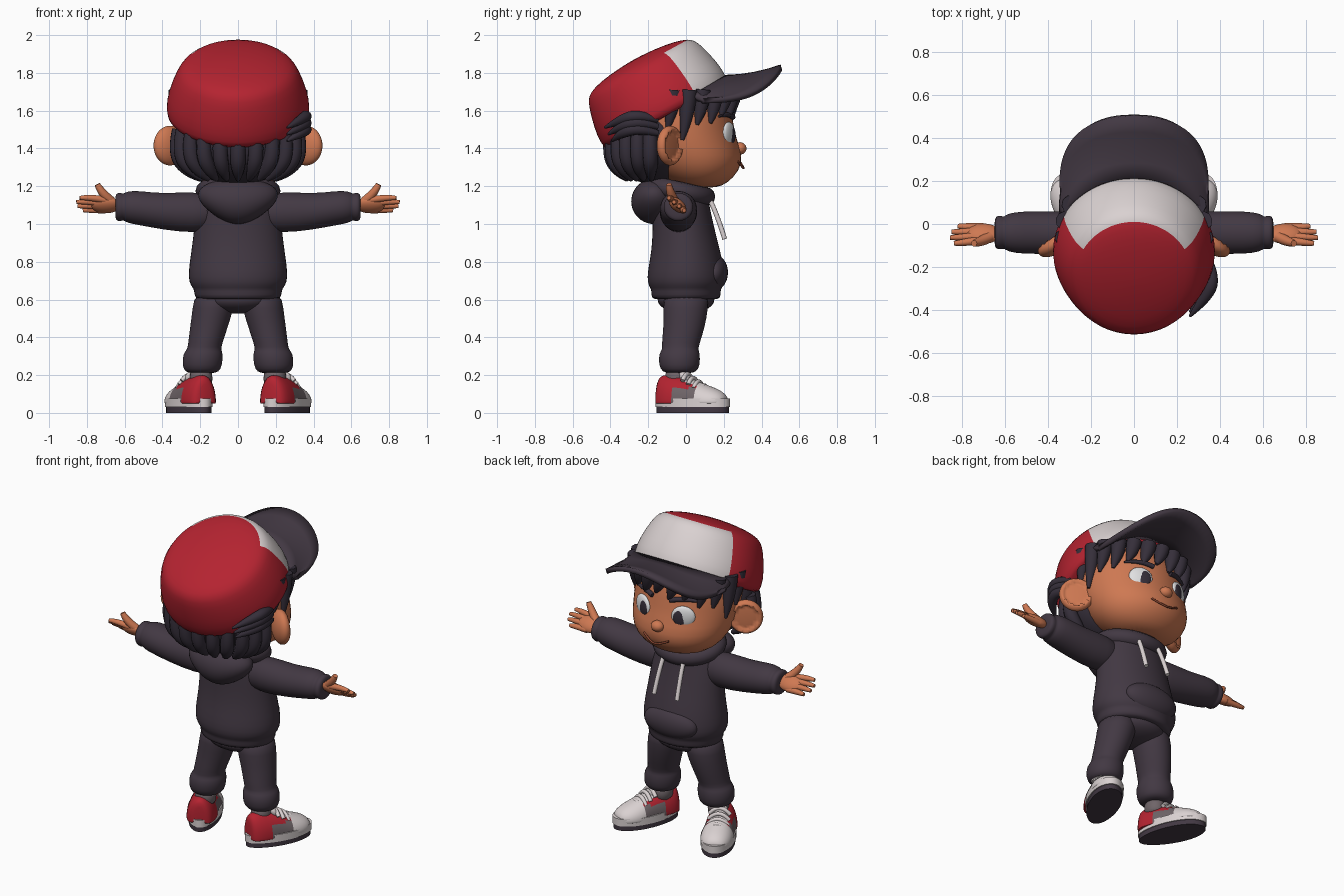
import bpy, bmesh
from math import sin, cos, pi, radians
from mathutils import Vector, Matrix, Euler

if "Cube" in bpy.data.objects:
    bpy.data.objects.remove(bpy.data.objects["Cube"])

X, Y, Z = Vector((1, 0, 0)), Vector((0, 1, 0)), Vector((0, 0, 1))


def material(name, *rgb):
    mat = bpy.data.materials.new(name)
    mat.use_nodes = True
    mat.diffuse_color = (*rgb, 1)
    mat.node_tree.nodes["Principled BSDF"].inputs["Base Color"].default_value = (*rgb, 1)
    return mat


fabric = material("dark fabric", .055, .04, .056)
hair = material("dark hair", .036, .028, .042)
red = material("red", .46, .017, .03)
white = material("off white", .7, .64, .64)
skin = material("skin", .62, .19, .085)
lip = material("lip brown", .25, .06, .03)
grey = material("grey", .16, .13, .14)
eye_white = material("eye white", .75, .75, .76)


def make(name, bm, *mats, subdivide=0, sharp=False):
    """Turn a bmesh into a smooth shaded object."""
    bmesh.ops.recalc_face_normals(bm, faces=bm.faces)
    mesh = bpy.data.meshes.new(name)
    bm.to_mesh(mesh)
    bm.free()
    for mat in mats:
        mesh.materials.append(mat)
    obj = bpy.data.objects.new(name, mesh)
    bpy.context.collection.objects.link(obj)
    mesh.shade_smooth()
    if sharp:
        bpy.ops.object.select_all(action="DESELECT")
        obj.select_set(True)
        bpy.context.view_layer.objects.active = obj
        bpy.ops.object.shade_smooth_by_angle(angle=radians(45))
    if subdivide:
        obj.modifiers.new("smooth", "SUBSURF").levels = subdivide
        obj.modifiers["smooth"].render_levels = subdivide
    return obj


def loft_bm(rows, u=X, v=Y, sides=24):
    """Skin elliptical rings given as (x, y, z, radius along u, radius along v)."""
    bm = bmesh.new()
    angles = [2 * pi * i / sides for i in range(sides)]
    rings = [[bm.verts.new(Vector(r[:3]) + u * r[3] * cos(a) + v * r[4] * sin(a))
              for a in angles] for r in rows]
    for low, high in zip(rings, rings[1:]):
        for i in range(sides):
            j = (i + 1) % sides
            bm.faces.new((low[i], low[j], high[j], high[i]))
    bm.faces.new(rings[0])
    bm.faces.new(rings[-1])
    return bm


def loft(name, rows, mat, u=X, v=Y):
    return make(name, loft_bm(rows, u, v), mat, subdivide=1)


def ball(name, loc, scale, mat, turn=(0, 0, 0), shape=None):
    """Ellipsoid, optionally reshaped by a function on its unit sphere."""
    bm = bmesh.new()
    bmesh.ops.create_uvsphere(bm, u_segments=32, v_segments=20, radius=1)
    for vert in bm.verts:
        if shape:
            shape(vert.co)
    bm.transform(Matrix.LocRotScale(Vector(loc), Euler(turn), Vector(scale)))
    return make(name, bm, mat)


def tube(name, points, radius, mat, taper=(.8, 1, .3)):
    """Round strand along a smooth path, with a radius factor at each point."""
    curve = bpy.data.curves.new(name, "CURVE")
    curve.dimensions, curve.bevel_depth = "3D", radius
    curve.bevel_resolution, curve.use_fill_caps = 3, True
    line = curve.splines.new("NURBS")
    line.points.add(len(points) - 1)
    for i, (point, co) in enumerate(zip(line.points, points)):
        point.co = (*co, 1)
        point.radius = taper[min(i, len(taper) - 1)]
    line.order_u, line.use_endpoint_u = 3, True
    curve.materials.append(mat)
    obj = bpy.data.objects.new(name, curve)
    bpy.context.collection.objects.link(obj)
    bpy.ops.object.select_all(action="DESELECT")
    obj.select_set(True)
    bpy.context.view_layer.objects.active = obj
    bpy.ops.object.convert(target="MESH")
    bpy.context.object.data.shade_smooth()


# Head and face
loft("head", [(0, y, z, a, b) for y, z, a, b in (
    (.08, 1.19, .1, .08), (.07, 1.215, .2, .15), (.05, 1.28, .275, .235), (.025, 1.36, .31, .28),
    (-.02, 1.46, .325, .285), (-.04, 1.56, .33, .29), (-.05, 1.66, .31, .28), (-.06, 1.76, .25, .23))], skin)
ball("nose", (0, .285, 1.4), (.04, .035, .033), skin)
tube("mouth", [(-.08, .288, 1.325), (-.02, .306, 1.295), (.04, .302, 1.297), (.1, .276, 1.33)], .006, lip, (1,))


def cup_ear(co):
    if co.y > 0 and co.x ** 2 + co.z ** 2 < .55:
        co.y *= .25


for s, side in ((1, "left"), (-1, "right")):
    ball(side + "_ear", (s * .36, -.085, 1.415), (.1, .05, .105), skin, (0, 0, -s * .6), cup_ear)
    ball(side + "_eye", (s * .14, .226, 1.475), (.07, .022, .065), eye_white, (0, 0, -s * .42))
    ball(side + "_iris", (s * .128, .243, 1.47), (.042, .012, .05), hair, (0, 0, -s * .38))
    tube(side + "_eyebrow", [(s * .06, .248, 1.565), (s * .14, .226, 1.59), (s * .22, .175, 1.57)], .016, hair, (.9, 1, .4))

# Hair: back mass, hanging strands, fringe and one swept tuft
ball("back_hair", (0, -.17, 1.45), (.325, .235, .24), hair)
for i in range(11):
    a = radians(-85 + 17 * i)
    path = [(.33 * k * sin(a), -.17 - .235 * k * cos(a), z) for k, z in ((.95, 1.5), (1.02, 1.38), (.82, 1.28), (.6, 1.235))]
    tube(f"back_strand_{i}", path, .042, hair, (.9, 1, .9, .3))
for i in range(13):
    a = radians(-96 + 16 * i)
    tip = 1.59 - .09 * abs(sin(a)) ** 3 - .02 * (i % 2)
    if abs(sin(a)) > .9 and cos(a) > .1:
        tip -= .04
    path = [(.325 * sin(a + d), -.035 + .285 * cos(a + d), z) for d, z in ((0, 1.71), (.03, (1.71 + tip) / 2), (.12, tip))]
    tube(f"fringe_lock_{i}", path, .045, hair, (1, 1, .2))
for i in range(3):
    z = 1.56 - .035 * i
    tube(f"side_tuft_{i}", [(.34, -.15, z - .01), (.375, -.25, z + .02), (.33, -.35, z - .01),
                            (.26, -.43 + .02 * i, z - .05)], .032, hair, (.5, 1, .9, .2))

# Cap crown: white front panel within sixty degrees, red elsewhere
tilt = Matrix.Translation((0, -.1, 1.57)) @ Matrix.Rotation(.5, 4, "X")
bm = loft_bm([(0, 0, h, a, b) for h, a, b in (
    (0, .355, .355), (.01, .375, .372), (.08, .382, .378), (.19, .35, .355), (.27, .315, .33), (.305, .28, .3),
    (.33, .2, .22), (.345, .1, .1), (.348, .01, .01))], sides=48)
for face in bm.faces:
    c = face.calc_center_median()
    if c.y > .5 * c.xy.length and .005 < c.z < .3:
        face.material_index = 1
bm.transform(tilt)
make("cap_crown", bm, red, white, subdivide=1)

# Cap brim: sheet from the crown edge to a drooping outer arc
bm = bmesh.new()
grid = []
steps = 32
for i in range(steps + 1):
    a = -pi / 2 + pi * i / steps
    inner = tilt @ Vector((.372 * sin(.7 * a), .372 * cos(.7 * a), .03))
    x = .345 * abs(sin(a)) ** .85 * (1 if a > 0 else -1)
    outer = Vector((x, .1 + .405 * max(cos(a), 0) ** .65, 1.83 - .175 * (x / .345) ** 2))
    grid.append([bm.verts.new(inner.lerp(outer, t) - Z * .05 * t * (1 - t)) for t in (0, .25, .5, .75, 1)])
for a, b in zip(grid, grid[1:]):
    for k in range(4):
        bm.faces.new((a[k], b[k], b[k + 1], a[k + 1]))
brim = make("cap_brim", bm, fabric)
thick = brim.modifiers.new("thickness", "SOLIDIFY")
thick.thickness, thick.offset = .03, 0

# Hooded top
loft("hoodie_body", [(0, y, z, a, b) for y, z, a, b in (
    (0, .6, .2, .16), (0, .605, .23, .185), (0, .65, .235, .185), (0, .66, .24, .19), (0, .69, .262, .207),
    (0, .75, .265, .205), (0, .85, .25, .185), (-.01, .95, .237, .168), (-.02, 1.04, .228, .158),
    (-.03, 1.12, .21, .15), (-.02, 1.18, .17, .14), (0, 1.22, .12, .12))], fabric)
ball("front_pocket", (0, .15, .74), (.18, .072, .095), fabric, (-.08, 0, 0))


def taper_down(co):
    co.x *= 1 + .35 * co.z


ball("hood", (0, -.17, 1.12), (.2, .12, .12), fabric, shape=taper_down)
bm = bmesh.new()
ring = [[bm.verts.new(((.17 + .055 * cos(b)) * cos(a), -.035 + (.14 + .05 * cos(b)) * sin(a),
                       1.175 + .05 * sin(b) - .03 * sin(a))) for b in [pi * k / 6 for k in range(12)]]
        for a in [pi * i / 20 for i in range(40)]]
for i in range(40):
    for k in range(12):
        n, m = (i + 1) % 40, (k + 1) % 12
        bm.faces.new((ring[i][k], ring[n][k], ring[n][m], ring[i][m]))
make("hood_collar", bm, fabric)
ball("trouser_seat", (0, 0, .6), (.19, .15, .075), fabric)


def sole(name, low, high, grow, place, mat):
    outline = [2 * pi * i / 32 for i in range(32)]
    bm = bmesh.new()
    base = bm.faces.new([bm.verts.new(((.09 + grow) * cos(a) * (1 + .1 * sin(a)),
                                       .05 + (.205 + grow) * sin(a), low)) for a in outline])
    top = bmesh.ops.extrude_face_region(bm, geom=[base])["geom"]
    bmesh.ops.translate(bm, vec=Z * (high - low), verts=[g for g in top if isinstance(g, bmesh.types.BMVert)])
    bm.transform(place)
    make(name, bm, mat, sharp=True)


for s, side in ((1, "left"), (-1, "right")):
    # Drawstring
    tube(side + "_drawstring", [(s * .07, .13, 1.12), (s * .075, .165, 1.05), (s * .08, .205, .92)], .013, white, (1,))

    # Sleeve, cuff and hand
    loft(side + "_sleeve", [(s * x, -.04, z, a, b) for x, z, a, b in (
        (.1, 1.06, .09, .09), (.24, 1.062, .1, .112), (.4, 1.065, .1, .095), (.52, 1.085, .1, .092),
        (.59, 1.09, .09, .085), (.605, 1.09, .072, .068), (.62, 1.09, .08, .077), (.645, 1.09, .078, .075),
        (.65, 1.09, .05, .05))], fabric, Y, Z)
    ball(side + "_palm", (s * .7, -.045, 1.1), (.08, .055, .032), skin, (-.7, 0, 0))
    for i in range(4):
        k = i - 1.5
        reach = .865 - .012 * k * k - .006 * i
        tube(f"{side}_finger_{i}", [(s * .7, -.045 + .02 * k, 1.1 - .018 * k), (s * .79, -.05 + .024 * k, 1.11 - .022 * k),
                                    (s * reach, -.05 + .027 * k, 1.105 - .022 * k)], .019, skin, (1, 1, .55))
    tube(side + "_thumb", [(s * .67, -.06, 1.12), (s * .72, -.085, 1.16), (s * .745, -.09, 1.21)], .025, skin, (1, 1, .6))

    # Trouser leg with rolled cuff, and sock
    loft(side + "_trouser_leg", [(s * x, y, z, a, b) for x, y, z, a, b in (
        (.12, 0, .64, .11, .12), (.13, 0, .56, .11, .12), (.155, -.01, .45, .1, .11), (.175, -.03, .36, .09, .1),
        (.18, -.03, .335, .09, .095), (.185, -.035, .315, .107, .11), (.19, -.035, .25, .107, .11),
        (.19, -.035, .215, .09, .09), (.19, -.035, .21, .05, .05))], fabric)
    loft(side + "_sock", [(s * .195, -.045, z, .06, .065) for z in (.13, .18, .24)], grey)

    # Shoe, turned outward
    place = Matrix.Translation((s * .235, -.01, 0)) @ Matrix.Rotation(-s * .44, 4, "Z")
    sole(side + "_outsole", 0, .035, .002, place, fabric)
    sole(side + "_midsole", .03, .075, .008, place, white)
    bm = loft_bm([(0, y, .06, a, h) for y, a, h in (
        (-.15, .04, .1), (-.14, .065, .135), (-.1, .085, .145), (-.03, .09, .135), (.015, .09, .13), (.06, .092, .115),
        (.1, .096, .1), (.14, .096, .085), (.19, .085, .068), (.23, .06, .045), (.245, .03, .02))], X, Z, 32)
    for face in bm.faces:
        c = face.calc_center_median()
        if c.y > .1 or (c.y > 0 and abs(c.x) < .045):
            face.material_index = 1
        elif c.y > -.03 and c.z < .135:
            face.material_index = 2
    for vert in bm.verts:
        vert.co.z = max(vert.co.z, .05)
    bm.transform(place)
    make(side + "_shoe_upper", bm, red, white, grey, subdivide=1)
    tongue = place @ Vector((0, .01, .185))
    ball(side + "_shoe_tongue", tongue, (.045, .025, .045), white, (.5, 0, -s * .44))
    for i in range(4):
        y, z = .02 + .032 * i, .205 - .02 * i
        path = [place @ Vector(p) for p in ((-.06, y, z - .035), (-.03, y, z), (.03, y, z), (.06, y, z - .035))]
        tube(f"{side}_lace_{i}", path, .012, white, (1,))
